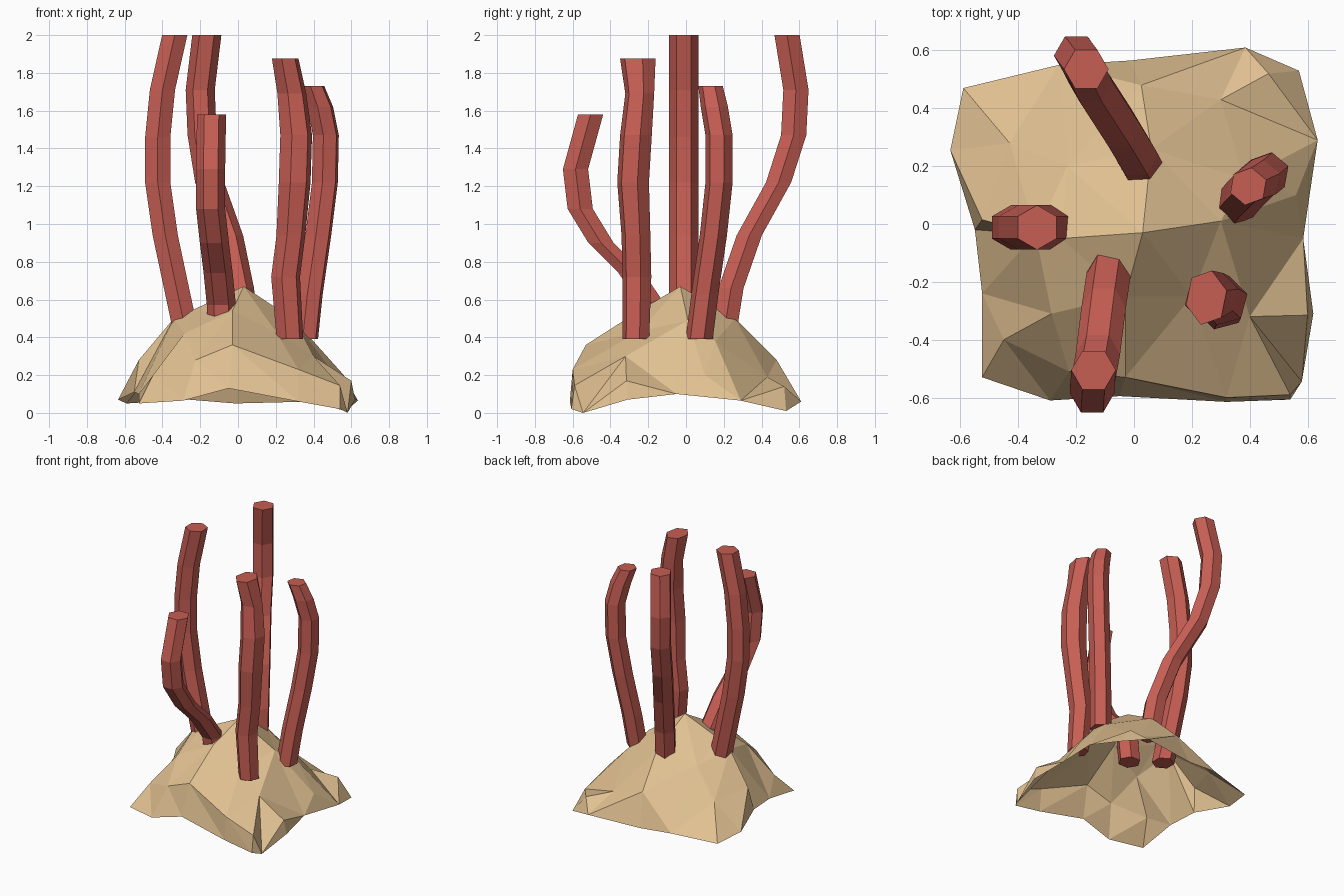
import bpy, bmesh, math
from mathutils import Vector
from mathutils.geometry import delaunay_2d_cdt


def material(name, color):
    m = bpy.data.materials.new(name)
    m.diffuse_color = (*color, 1)
    return m


SAND = material("sand", (0.75, 0.53, 0.285))
RED = material("coral_red", (0.57, 0.112, 0.088))


def finish(name, bm, mat):
    bmesh.ops.recalc_face_normals(bm, faces=bm.faces)
    me = bpy.data.meshes.new(name)
    bm.to_mesh(me)
    bm.free()
    me.materials.append(mat)
    ob = bpy.data.objects.new(name, me)
    bpy.context.collection.objects.link(ob)
    return ob


# Rocky mound: open shell, rim outline plus a few high points
RIM = [(-.59, .47, .05), (-.635, .255, .07), (-.55, -.02, .11), (-.525, -.24, .1),
       (-.525, -.53, .05), (-.29, -.61, .065), (-.05, -.595, .13), (.32, -.615, .06),
       (.54, -.607, .02), (.58, -.545, 0), (.62, -.31, .07), (.585, -.05, .1),
       (.635, .29, .065), (.57, .53, .01), (.385, .61, .06), (-.015, .565, .05),
       (-.26, .55, .07)]
PEAKS = [(.03, -.03, .67), (-.25, -.05, .54), (-.34, -.035, .5), (-.525, .015, .28),
         (-.03, -.25, .54), (-.03, -.53, .36), (.32, -.6, .23), (.54, -.59, .145),
         (.06, .26, .5), (.025, .48, .28), (-.225, -.51, .28), (-.285, -.31, .42),
         (-.45, -.4, .2), (-.43, .28, .25), (-.23, .2, .44), (.3, .43, .19),
         (.465, .52, .14), (.38, .155, .38), (.3, .01, .49), (.56, .1, .2),
         (.6, -.315, .17), (.4, -.32, .3), (.2, -.25, .43)]
# Creases between high points, as index pairs
CREASES = [(0, 1), (1, 2), (2, 3), (0, 4), (4, 5), (5, 6), (6, 7), (0, 8), (8, 9), (0, 18)]


def mound():
    pts = RIM + PEAKS
    n = len(RIM)
    flat = [Vector(p[:2]) for p in pts]
    edges = [(a + n, b + n) for a, b in CREASES]
    co, _, tris, orig, _, _ = delaunay_2d_cdt(flat, edges, [list(range(n))], 1, 1e-5)
    bm = bmesh.new()
    vs = [bm.verts.new((c.x, c.y, pts[o[0]][2])) for c, o in zip(co, orig)]
    for t in tris:
        bm.faces.new([vs[i] for i in t])
    ob = finish("rock_mound", bm, SAND)
    # outer side faces up
    if sum(p.normal.z for p in ob.data.polygons) < 0:
        ob.data.flip_normals()


# Coral stalk: level hexagon rings (x, y, z, scale) stacked along a bent path
def stalk(name, path, phase, radius=.077, top=(1, 1)):
    bm = bmesh.new()
    rings = []
    for k, (x, y, z, *s) in enumerate(path):
        r = radius * (s[0] if s else 1)
        sx, sy = top if k == len(path) - 1 else (1, 1)
        rings.append([bm.verts.new((x + sx * r * math.cos(a), y + sy * r * math.sin(a), z))
                      for a in (math.radians(phase + 60 * i) for i in range(6))])
    for lo, hi in zip(rings, rings[1:]):
        for i in range(6):
            j = (i + 1) % 6
            bm.faces.new((lo[i], lo[j], hi[j], hi[i]))
    bm.faces.new(rings[0][::-1])
    bm.faces.new(rings[-1])
    finish(name, bm, RED)


mound()
stalk("left_stalk", [(-.268, -.012, .39), (-.385, -.012, .94), (-.425, -.012, 1.22),
                     (-.425, -.012, 1.46), (-.4, -.012, 1.71), (-.335, -.012, 2)], 30)
stalk("front_stalk", [(-.085, -.15, .39), (-.088, -.175, .57), (-.105, -.29, .74),
                      (-.125, -.45, .9), (-.145, -.56, 1.08), (-.145, -.585, 1.29),
                      (-.14, -.505, 1.58)], 0)
stalk("back_stalk", [(.03, .195, .39), (.008, .238, .66), (-.05, .335, .94), (-.15, .49, 1.22),
                     (-.19, .57, 1.47), (-.2, .582, 1.71), (-.165, .535, 2)], 0)
stalk("front_right_stalk", [(.275, -.265, .39, .92), (.252, -.26, .72), (.28, -.265, .94),
                            (.3, -.28, 1.22, 1.1), (.308, -.265, 1.47, 1.1),
                            (.285, -.245, 1.69), (.25, -.255, 1.875)], 15, .079, (.92, 1.23))
stalk("right_stalk", [(.355, .07, .39), (.38, .1, .63), (.425, .145, .94), (.46, .175, 1.22),
                      (.465, .175, 1.47), (.435, .15, 1.62), (.395, .13, 1.73)], 20, .073, (.9, .9))
